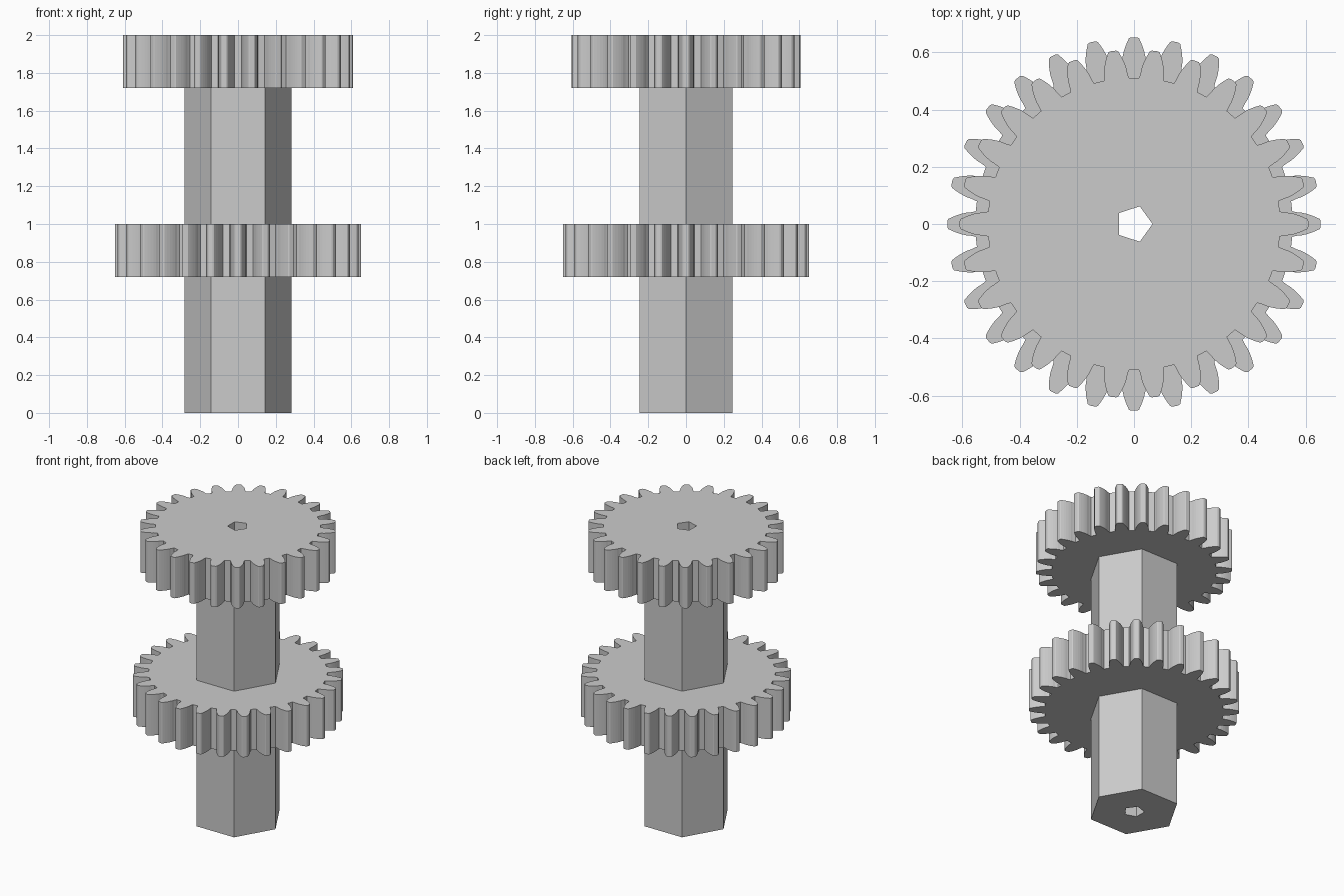
import bpy, bmesh
from math import sin, cos, tan, acos, pi, radians

cube = bpy.data.objects.get("Cube")
if cube:
    bpy.data.objects.remove(cube, do_unlink=True)

# Single grey for the whole part
grey = bpy.data.materials.new("plain grey")
grey.use_nodes = True
grey.diffuse_color = (0.6, 0.6, 0.6, 1)
grey.node_tree.nodes["Principled BSDF"].inputs["Base Color"].default_value = grey.diffuse_color

MODULE = 0.0435
HEX_R, BORE_R = 0.284, 0.065
THICK = 0.28


def polar(r, a):
    return (r * cos(a), r * sin(a))


def ngon(sides, r):
    return [polar(r, 2 * pi * i / sides) for i in range(sides)]


def gear_outline(teeth):
    """Involute spur gear with one tooth centred on +x."""
    pressure = radians(20)
    pitch = MODULE * teeth / 2
    base, tip, root = pitch * cos(pressure), pitch + MODULE, pitch - 1.25 * MODULE
    inv = lambda a: tan(a) - a
    half = pi / (2 * teeth) + inv(pressure)
    flank = [(root, half + 0.01)]
    start = max(base, root)
    for i in range(6):
        r = start + (tip - 0.004 - start) * i / 5
        flank.append((r, half - inv(acos(min(1, base / r)))))
    flank.append((tip, flank[-1][1] * 0.6))
    tooth = [(r, -a) for r, a in flank] + [(r, a) for r, a in reversed(flank)]
    return [polar(r, a + 2 * pi * k / teeth) for k in range(teeth) for r, a in tooth]


def prism(name, outer, hole, z, height):
    """Extrude an outline with a hole straight up from height z."""
    bm = bmesh.new()
    for loop in (outer, hole):
        verts = [bm.verts.new((x, y, z)) for x, y in loop]
        for i, v in enumerate(verts):
            bm.edges.new((v, verts[(i + 1) % len(verts)]))
    bmesh.ops.triangle_fill(bm, edges=bm.edges[:], use_beauty=True)
    top = bmesh.ops.extrude_face_region(bm, geom=bm.faces[:], use_keep_orig=True)["geom"]
    bmesh.ops.translate(bm, vec=(0, 0, height),
                        verts=[g for g in top if isinstance(g, bmesh.types.BMVert)])
    bmesh.ops.recalc_face_normals(bm, faces=bm.faces[:])
    mesh = bpy.data.meshes.new(name)
    bm.to_mesh(mesh)
    bm.free()
    mesh.materials.append(grey)
    obj = bpy.data.objects.new(name, mesh)
    bpy.context.collection.objects.link(obj)
    return obj


# Hexagonal shaft with a five-sided bore, ending under the upper gear
prism("hex_shaft", ngon(6, HEX_R), ngon(5, BORE_R), 0, 2 - THICK)
# Larger gear seated around the middle of the shaft
prism("lower_gear", gear_outline(28), ngon(6, HEX_R), 1 - THICK, THICK)
# Smaller gear capping the shaft, with the bore running through it
prism("upper_gear", gear_outline(26), ngon(5, BORE_R), 2 - THICK, THICK)
